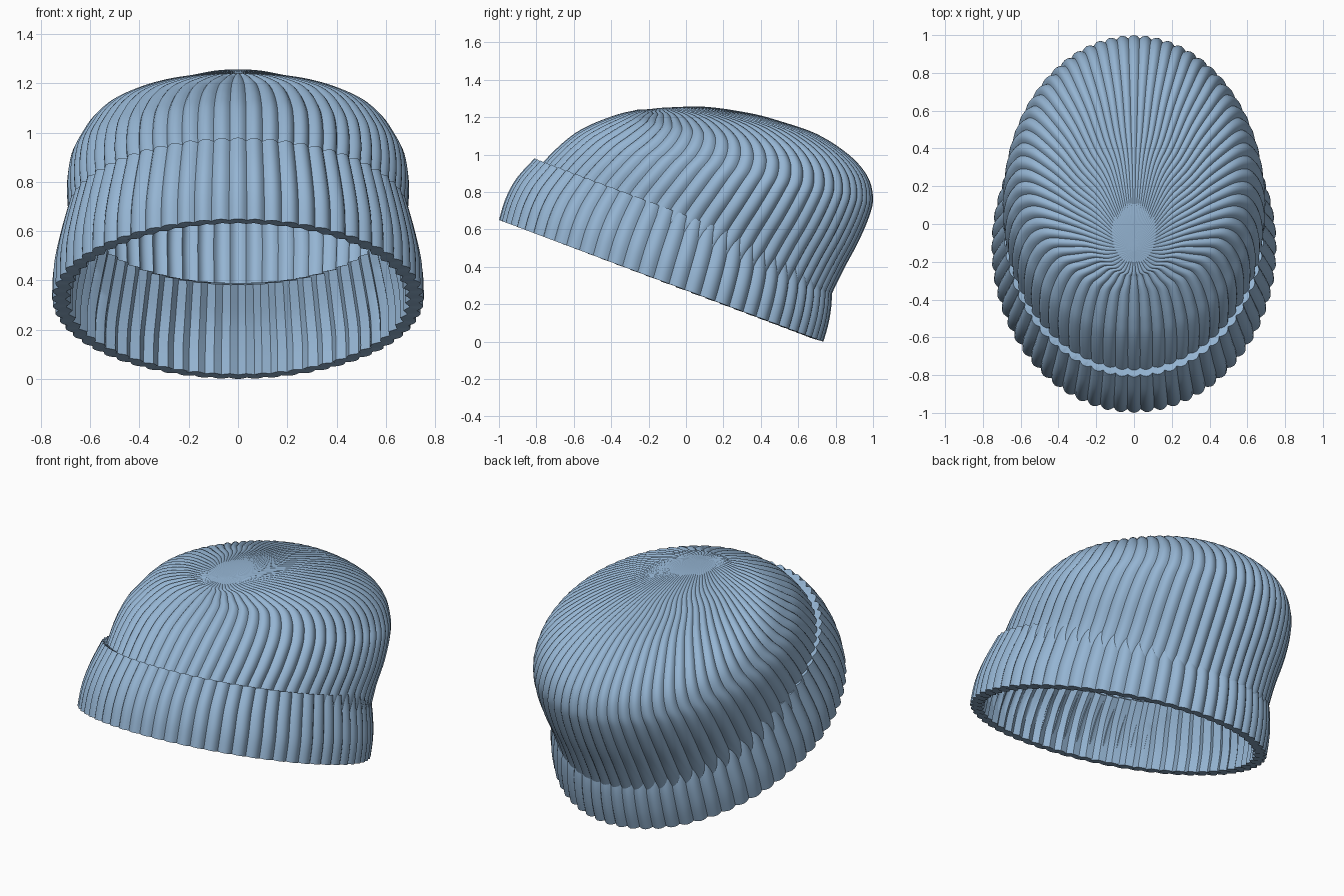
import bpy, bmesh, math
from mathutils import Vector

cube = bpy.data.objects.get("Cube")
if cube:
    bpy.data.objects.remove(cube, do_unlink=True)

RIBS, SEG = 64, 6
COUNT = RIBS * SEG

# One knitted wool colour
wool = bpy.data.materials.new("blue wool")
wool.use_nodes = True
wool.diffuse_color = (0.30, 0.46, 0.65, 1)
wool.node_tree.nodes["Principled BSDF"].inputs["Base Color"].default_value = wool.diffuse_color

# Tilted oval rings: front y, front z, back y, back z, half width
BAND = [
    (-1.0, 0.65, 0.735, 0.0, 0.755),
    (-0.965, 0.765, 0.765, 0.11, 0.75),
    (-0.905, 0.875, 0.78, 0.24, 0.725),
    (-0.81, 0.98, 0.765, 0.39, 0.69),
]
CROWN = [
    (-0.95, 0.66, 0.715, 0.06, 0.715),
    (-0.87, 0.82, 0.765, 0.22, 0.70),
    (-0.78, 0.94, 0.84, 0.38, 0.69),
    (-0.69, 1.035, 0.92, 0.53, 0.695),
    (-0.60, 1.11, 0.98, 0.67, 0.68),
    (-0.52, 1.155, 1.0, 0.77, 0.645),
    (-0.45, 1.185, 0.97, 0.885, 0.60),
    (-0.38, 1.21, 0.87, 1.0, 0.53),
    (-0.33, 1.225, 0.70, 1.11, 0.42),
    (-0.28, 1.235, 0.50, 1.18, 0.31),
    (-0.26, 1.24, 0.34, 1.222, 0.20),
    (-0.20, 1.243, 0.10, 1.256, 0.10),
    (-0.14, 1.25, -0.14, 1.25, 0.0),
]


def ring_at(rings, t):
    """Smoothly interpolate the ring table."""
    last = len(rings) - 1
    t = min(max(t, 0), last)
    i = min(int(t), last - 1)
    f = t - i
    a, b, c, d = (rings[min(max(k, 0), last)] for k in range(i - 1, i + 3))
    return [0.5 * (2 * q + (r - p) * f + (2 * p - 5 * q + 4 * r - s) * f ** 2
                   + (3 * q - p - 3 * r + s) * f ** 3)
            for p, q, r, s in zip(a, b, c, d)]


def point(ring, angle):
    fy, fz, by, bz, w = ring
    k = (1 + math.cos(angle)) / 2
    return Vector((w * math.sin(angle), by + (fy - by) * k, bz + (fz - bz) * k))


def ribbed_shell(name, rings, steps, thickness=0):
    """Sweep the rings upward, pressing a groove between each pair of ribs."""
    bm = bmesh.new()
    rows = []
    total = (len(rings) - 1) * steps
    for i in range(total + 1):
        t = i / steps
        ring, low, high = (ring_at(rings, t + e) for e in (0, -0.02, 0.02))
        depth = 0.027 * max(ring[4], 0) * min(1, max(ring[4], 0) / 0.25)
        row = []
        for j in range(COUNT):
            ang = math.tau * j / COUNT
            around = point(ring, ang + 0.01) - point(ring, ang - 0.01)
            normal = around.cross(point(high, ang) - point(low, ang)).normalized()
            u = ((j + SEG // 2) % SEG) / (SEG / 2) - 1
            row.append(bm.verts.new(point(ring, ang) - normal * depth * u * u))
        rows.append(row)
    for lower, upper in zip(rows, rows[1:]):
        for j in range(COUNT):
            n = (j + 1) % COUNT
            bm.faces.new((lower[j], lower[n], upper[n], upper[j]))
    bmesh.ops.remove_doubles(bm, verts=bm.verts, dist=0.00001)
    mesh = bpy.data.meshes.new(name)
    bm.to_mesh(mesh)
    bm.free()
    mesh.materials.append(wool)
    obj = bpy.data.objects.new(name, mesh)
    bpy.context.collection.objects.link(obj)
    bpy.ops.object.select_all(action="DESELECT")
    obj.select_set(True)
    bpy.context.view_layer.objects.active = obj
    if thickness:
        mod = obj.modifiers.new("thickness", "SOLIDIFY")
        mod.thickness = thickness
        mod.offset = -1
        bpy.ops.object.modifier_apply(modifier=mod.name)
    bpy.ops.object.shade_smooth_by_angle(angle=math.radians(35))
    return obj


# Folded brim and the slouching crown that rises out of it
ribbed_shell("brim_band", BAND, 4, 0.055)
ribbed_shell("crown", CROWN, 5)
